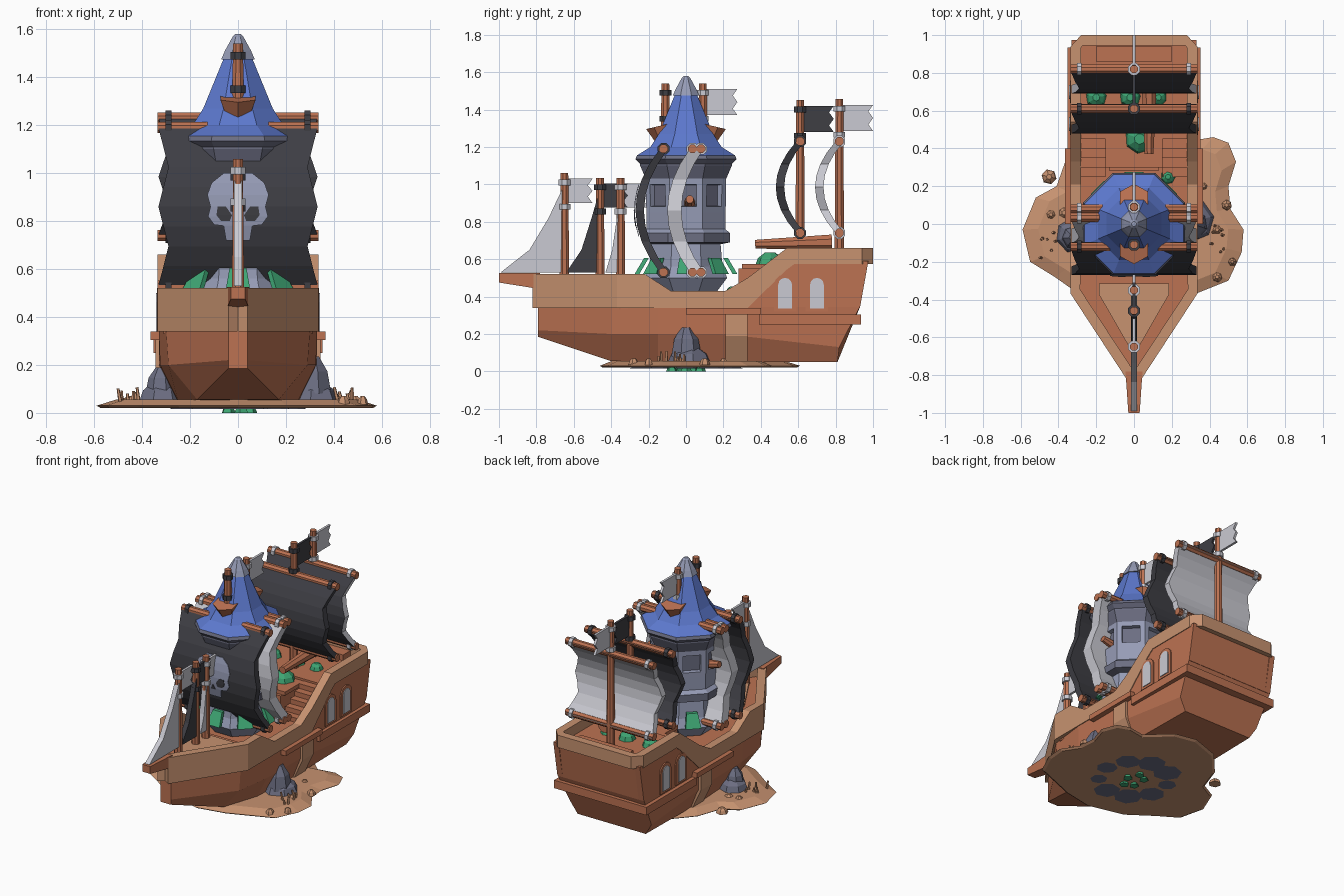
import bpy, bmesh, math, random
from mathutils import Vector

random.seed(4)
if "Cube" in bpy.data.objects:
    bpy.data.objects.remove(bpy.data.objects["Cube"])


def material(name, *rgb):
    lin = [((c / 255 + 0.055) / 1.055) ** 2.4 for c in rgb] + [1]
    m = bpy.data.materials.new(name)
    m.use_nodes = True
    m.diffuse_color = lin
    m.node_tree.nodes["Principled BSDF"].inputs["Base Color"].default_value = lin
    return m


WOOD = material("red_wood", 188, 114, 82)
TAN = material("tan_wood", 199, 146, 112)
DARK = material("dark_cloth", 62, 62, 68)
LIGHT = material("light_cloth", 202, 202, 210)
BLUE = material("blue_roof", 92, 120, 205)
STONE = material("pale_stone", 150, 156, 182)
SLATE = material("slate", 108, 110, 130)
GREEN = material("green", 62, 165, 115)


def mesh(name, verts, faces, mats, index=None):
    me = bpy.data.meshes.new(name)
    me.from_pydata([tuple(v) for v in verts], [], faces)
    for m in mats:
        me.materials.append(m)
    if index:
        me.polygons.foreach_set("material_index", index)
    bm = bmesh.new()
    bm.from_mesh(me)
    bmesh.ops.recalc_face_normals(bm, faces=bm.faces)
    bm.to_mesh(me)
    bm.free()
    ob = bpy.data.objects.new(name, me)
    bpy.context.collection.objects.link(ob)
    return ob


def loft(name, rings, mats, rule=lambda ring, side: 0):
    n = len(rings[0])
    verts = [v for r in rings for v in r]
    faces, index = [], []
    for i in range(len(rings) - 1):
        for j in range(n):
            k = (j + 1) % n
            faces.append((i * n + j, i * n + k, i * n + n + k, i * n + n + j))
            index.append(rule(i, j))
    faces += [tuple(range(n)), tuple(range(len(verts) - n, len(verts)))]
    index += [rule(0, 0), rule(len(rings) - 2, 0)]
    return mesh(name, verts, faces, mats, index)


def prism(name, pts, x0, x1, mat):
    return loft(name, [[(x, y, z) for y, z in pts] for x in (x0, x1)], [mat])


def box(name, x0, x1, y0, y1, z0, z1, mat):
    return prism(name, [(y0, z0), (y1, z0), (y1, z1), (y0, z1)], x0, x1, mat)


def rod(name, a, b, r0, r1, mat, n=8):
    a, b = Vector(a), Vector(b)
    q = (b - a).to_track_quat("Z", "Y")
    ring = [Vector((math.cos(t), math.sin(t), 0)) for t in
            [(i + 0.5) * math.tau / n for i in range(n)]]
    return loft(name, [[a + q @ (p * r0) for p in ring], [b + q @ (p * r1) for p in ring]], [mat])


def lathe(name, prof, mats, rule=lambda i, j: 0, n=8):
    k = 1 / math.cos(math.pi / n)
    ang = [(i + 0.5) * math.tau / n for i in range(n)]
    return loft(name, [[(r * k * math.cos(a), r * k * math.sin(a), z) for a in ang]
                       for r, z in prof], mats, rule)


# Lower hull
def section(y, zb, b, zm, m, t, ym=None, yt=None):
    ym, yt = ym or y, yt or y
    half = [(b, y, zb), (m, ym, zm), (t, yt, 0.345)]
    return half + [(-x, v, z) for x, v, z in reversed(half)]


loft("lower_hull", [section(-0.79, 0.185, 0.04, 0.22, 0.04, 0.04),
                    section(-0.4, 0.055, 0.17, 0.2, 0.29, 0.3),
                    section(-0.15, 0.05, 0.25, 0.2, 0.325, 0.33),
                    section(0.2, 0.05, 0.27, 0.2, 0.33, 0.33),
                    section(0.81, 0.05, 0.26, 0.13, 0.31, 0.33, 0.82, 0.93)], [WOOD])
loft("bowsprit", [[(-w, y, z), (w, y, z), (w, y, 0.525), (-w, y, 0.525)]
                  for y, w, z in ((-1, 0.03, 0.475), (-0.78, 0.045, 0.44))], [WOOD])

# Bulwark and rail, both sides
path = [(0.04, -0.82, 0.34, 0.52), (0.335, -0.37, 0.34, 0.52), (0.335, -0.22, 0.34, 0.52),
        (0.335, -0.08, 0.34, 0.43), (0.335, 0.21, 0.34, 0.43), (0.335, 0.33, 0.34, 0.5),
        (0.335, 0.54, 0.545, 0.66), (0.335, 0.58, 0.575, 0.66), (0.335, 0.94, 0.575, 0.66),
        (0.28, 1, 0.575, 0.66), (0, 1, 0.575, 0.66)]
for s in (1, -1):
    rings = []
    for i, (x, y, zb, zt) in enumerate(path):
        a, b = path[max(i - 1, 0)], path[min(i + 1, len(path) - 1)]
        d = Vector((b[0] - a[0], b[1] - a[1])).normalized() * 0.055
        xi, yi = x - d.y, y + d.x
        rings.append([(s * x, y, zb), (s * x, y, zt), (s * xi, yi, zt), (s * xi, yi, zb)])
    loft("bulwark", rings, [TAN])

# Decks
deck = [(-0.02, -0.77), (0.02, -0.77), (0.31, -0.35), (0.31, 0.52), (-0.31, 0.52), (-0.31, -0.35)]
loft("main_deck", [[(x, y, z) for x, y in deck] for z in (0.33, 0.415)], [WOOD])
fore = deck[:3] + [(0.31, -0.27), (-0.31, -0.27), deck[-1]]
loft("foredeck", [[(x, y, z) for x, y in fore] for z in (0.4, 0.46)], [WOOD])
loft("foredeck_trim", [[(x * 0.6, y * 0.72 - 0.12, z) for x, y in fore] for z in (0.46, 0.475)], [TAN])
prism("quarterdeck", [(0.5, 0.34), (0.93, 0.34), (0.97, 0.59), (0.5, 0.59)], -0.32, 0.32, WOOD)
box("cabin", -0.13, 0.13, 0.28, 0.52, 0.41, 0.55, WOOD)
box("cabin_roof", -0.15, 0.15, 0.3, 0.52, 0.55, 0.575, WOOD)
box("stern_bench", -0.2, 0.2, 0.86, 0.94, 0.59, 0.63, WOOD)
rod("deck_cannon", (0.08, 0.37, 0.68), (0.08, 0.78, 0.69), 0.025, 0.045, WOOD)

# Side planks, trims, ribs, stairs and windows
def arch(y, z0, w, h):
    top = z0 + h - w
    return [(y - w, z0), (y + w, z0)] + [(y + w * math.cos(a * math.pi / 6), top + w * math.sin(a * math.pi / 6))
                                         for a in range(7)]


for s in (1, -1):
    prism("stern_side", [(0.2, 0.34), (0.93, 0.34), (0.975, 0.59), (0.58, 0.59), (0.3, 0.4)],
          s * 0.29, s * 0.33, WOOD)
    box("mid_trim", s * 0.32, s * 0.365, 0, 0.4, 0.305, 0.34, WOOD)
    box("stern_trim", s * 0.31, s * 0.352, 0.39, 0.92, 0.25, 0.305, WOOD)
    rib = [(0.28, 0.05), (0.345, 0.19), (0.345, 0.31), (0.3, 0.31), (0.25, 0.05)]
    loft("hull_rib", [[(s * x, y, z) for x, z in rib] for y in (0.21, 0.33)], [TAN])
    for y in (0.53, 0.7):
        prism("window_frame", arch(y, 0.32, 0.06, 0.2), s * 0.33, s * 0.338, WOOD)
        prism("window_glass", arch(y, 0.335, 0.037, 0.165), s * 0.338, s * 0.343, LIGHT)
    for i in range(5):
        box("stair", s * 0.15, s * 0.29, 0.25 + i * 0.05, 0.51, 0.41 + i * 0.033, 0.445 + i * 0.033, WOOD)
box("stern_back_trim", -0.352, 0.352, 0.88, 0.935, 0.25, 0.305, WOOD)

# Tower with recessed windows
tower = lathe("tower", [(0.16, 0.42), (0.22, 0.5), (0.195, 0.56), (0.185, 0.68), (0.235, 0.69), (0.235, 0.74),
                        (0.21, 0.76), (0.212, 0.85), (0.215, 1.03), (0.245, 1.1), (0.245, 1.12)],
              [STONE, SLATE], lambda i, j: int(i in (3, 4, 8, 9)))
bm = bmesh.new()
bm.from_mesh(tower.data)
band = [f for f in bm.faces if 0.9 < f.calc_center_median().z < 0.98 and len(f.verts) == 4]
bmesh.ops.inset_individual(bm, faces=band, thickness=0.045)
bmesh.ops.inset_individual(bm, faces=band, thickness=0.002, depth=-0.03)
for f in band:
    f.material_index = 1
bm.to_mesh(tower.data)
bm.free()
lathe("roof", [(0.235, 1.1), (0.27, 1.135), (0.262, 1.155), (0.19, 1.2), (0.145, 1.27), (0.055, 1.49)],
      [BLUE, SLATE], lambda i, j: int(i < 2))
lathe("roof_cap", [(0.07, 1.475), (0.055, 1.51), (0.022, 1.57), (0.012, 1.58)], [STONE])
for i in range(8):
    a = i * math.tau / 8
    c, s = math.cos(a), math.sin(a)
    quad = [(0.25, -0.05, 0.52), (0.25, 0.05, 0.52), (0.2, 0.035, 0.605), (0.2, -0.035, 0.605)]
    loft("green_awning", [[(c * (r + o) - s * t, s * (r + o) + c * t, z) for r, t, z in quad]
                          for o in (0, 0.025)], [GREEN])
for s in (1, -1):
    rod("tower_cannon", (s * 0.18, 0.02, 0.9), (s * 0.27, 0.02, 0.92), 0.03, 0.022, WOOD)


# Plants on the decks
def lump(name, x, y, z, r, h, mat, n=7):
    ob = lathe(name, [(r, 0), (r * 0.8, h * 0.6), (r * 0.35, h)], [mat], n=n)
    ob.location = (x, y, z)
    ob.rotation_euler.z = random.random() * 6
    return ob


for x, y, z, r in ((0.03, 0.45, 0.56, 0.075), (-0.2, 0.67, 0.59, 0.05), (-0.02, 0.67, 0.59, 0.05),
                   (0.13, 0.67, 0.59, 0.04), (0.18, 0.25, 0.42, 0.035)):
    lump("bush", x, y, z, r, r, GREEN)


# Square sails with scalloped edges
def sail_y(t, y, depth):
    return y - 0.02 - depth * (1 - (2 * t - 1) ** 2)


def sail(name, y, z0, z1, depth, thick, front, back, yards):
    rings = []
    for i in range(9):
        w = 0.332 - 0.021 * (0, 1, 2, 1)[i % 4]
        f, z = sail_y(i / 8, y, depth), z0 + (z1 - z0) * i / 8
        rings.append([(-w, f, z), (w, f, z), (w, f + thick, z), (-w, f + thick, z)])
    loft(name, rings, [front, back], lambda i, j: int(j > 0))
    for z in (z0, z1):
        for v in yards:
            rod("yard", (-0.335, v, z), (0.335, v, z), 0.025, 0.025, WOOD)
            for s in (1, -1):
                rod("yard_collar", (s * 0.277, v, z), (s * 0.303, v, z), 0.034, 0.034, back)


sail("front_sail", -0.12, 0.53, 1.19, 0.13, 0.045, DARK, DARK, [-0.12])
sail("middle_sail", 0.04, 0.53, 1.19, 0.12, 0.075, LIGHT, LIGHT, [0.035, 0.08])
sail("stern_sail_dark", 0.61, 0.74, 1.23, 0.11, 0.045, DARK, DARK, [0.61])
sail("stern_sail_light", 0.82, 0.74, 1.23, 0.11, 0.045, DARK, LIGHT, [0.82])


# Painted emblem that follows the front sail
def patch(name, rows, off, mat):
    rings = []
    for z, a, b in rows:
        y = sail_y((z - 0.53) / 0.66, -0.12, 0.13) - off
        rings.append([(a, y, z), (b, y, z), (b, y + 0.004, z), (a, y + 0.004, z)])
    loft(name, rings, [mat])


skull = ((0.72, 0.05), (0.78, 0.06), (0.785, 0.1), (0.82, 0.125), (0.86, 0.115), (0.91, 0.128),
         (0.96, 0.11), (1.0, 0.06))
patch("skull", [(z, -w, w) for z, w in skull], 0.007, STONE)
for s in (1, -1):
    patch("skull_eye", [(0.8, s * 0.035, s * 0.07), (0.825, s * 0.025, s * 0.09), (0.86, s * 0.05, s * 0.085)],
          0.0095, DARK)
patch("skull_nose", [(0.775, -0.018, 0.018), (0.805, -0.004, 0.004)], 0.0095, DARK)


# Masts, collars and flags
def mast(y, z0, z1, collar, flag, length, drop=0.14):
    rod("mast", (0, y, z0), (0, y, z1), 0.028, 0.022, WOOD)
    for z in (z1 - 0.05, z1 - 0.05 - drop):
        rod("mast_collar", (0, y, z - 0.015), (0, y, z + 0.015), 0.034, 0.034, collar)
    if flag:
        e, t, b = y + length, z1 - 0.03, z1 - 0.03 - drop
        m = (t + b) / 2
        prism("flag", [(y, b), (e, b), (e - 0.025, b + 0.035), (e, m), (e - 0.025, t - 0.035), (e, t), (y, t)],
              -0.008, 0.008, flag)


mast(0.61, 0.58, 1.45, DARK, DARK, 0.18)
mast(0.82, 0.58, 1.455, LIGHT, LIGHT, 0.18)
mast(-0.11, 1.25, 1.54, DARK, None, 0)
mast(0.09, 1.25, 1.54, LIGHT, LIGHT, 0.185)
for s in (1, -1):
    rod("roof_socket", (0, s * 0.11, 1.23), (0, s * 0.13, 1.315), 0.05, 0.085, WOOD, 6)
for y, top, flag, foot in ((-0.65, 1.06, LIGHT, -0.99), (-0.46, 1.035, DARK, -0.64), (-0.35, 1.035, LIGHT, -0.43)):
    mast(y, 0.45, top, flag, flag, 0.15, 0.13)
    d = foot - y
    prism("jib", [(y, 0.53), (foot, 0.53), (y + d * 0.55, 0.65), (y + d * 0.25, 0.82), (y, top - 0.06)],
          -0.017, 0.017, flag)

# Sand island, rocks and shore details
shore = [(0.58, -0.03), (0.51, 0.08), (0.5, 0.2), (0.54, 0.33), (0.5, 0.43), (0.42, 0.46), (0.3, 0.44), (0.15, 0.58),
         (0, 0.61), (-0.2, 0.54), (-0.35, 0.37), (-0.41, 0.2), (-0.52, 0.14), (-0.59, -0.03), (-0.55, -0.2),
         (-0.42, -0.28), (-0.25, -0.4), (0, -0.46), (0.2, -0.42), (0.4, -0.34), (0.5, -0.3), (0.57, -0.15)]
loft("island", [[(x * k, y * k, z) for x, y in shore] for k, z in ((0.97, 0.02), (1, 0.03), (0.86, 0.056))], [TAN])
lump("left_rock", 0.31, 0.02, 0.04, 0.11, 0.09, SLATE)
lump("left_rock_peak", 0.31, 0.0, 0.08, 0.075, 0.155, SLATE)
lump("right_rock", -0.32, -0.06, 0.04, 0.09, 0.09, SLATE)
lump("right_rock_peak", -0.32, -0.07, 0.08, 0.06, 0.11, SLATE)
for x, y, r in ((-0.45, 0.25, 0.035), (0.49, 0.1, 0.025), (0.44, -0.03, 0.025), (-0.37, 0.06, 0.03),
                (0.52, -0.2, 0.02), (0.44, -0.28, 0.025), (-0.44, 0.05, 0.025), (0.37, 0.2, 0.02)):
    lump("boulder", x, y, 0.035, r, 0.035, TAN, 6)
for i in range(14):
    s = 1 if i % 2 else -1
    x, y = s * 0.45 + random.uniform(-0.05, 0.05), -0.1 + random.uniform(-0.09, 0.09)
    rod("stick", (x, y, 0.04), (x + random.uniform(-0.02, 0.02), y, random.uniform(0.075, 0.11)),
        0.009, 0.006, TAN, 5)
for i in range(9):
    a = i * math.tau / 9
    lump("under_rock", 0.22 * math.cos(a), 0.22 * math.sin(a), 0.016, random.uniform(0.04, 0.085), 0.01, SLATE)
for i in range(5):
    a = i * math.tau / 5
    lump("under_weed", 0.05 * math.cos(a), 0.08 * math.sin(a), 0, 0.025, 0.025, GREEN, 5)
